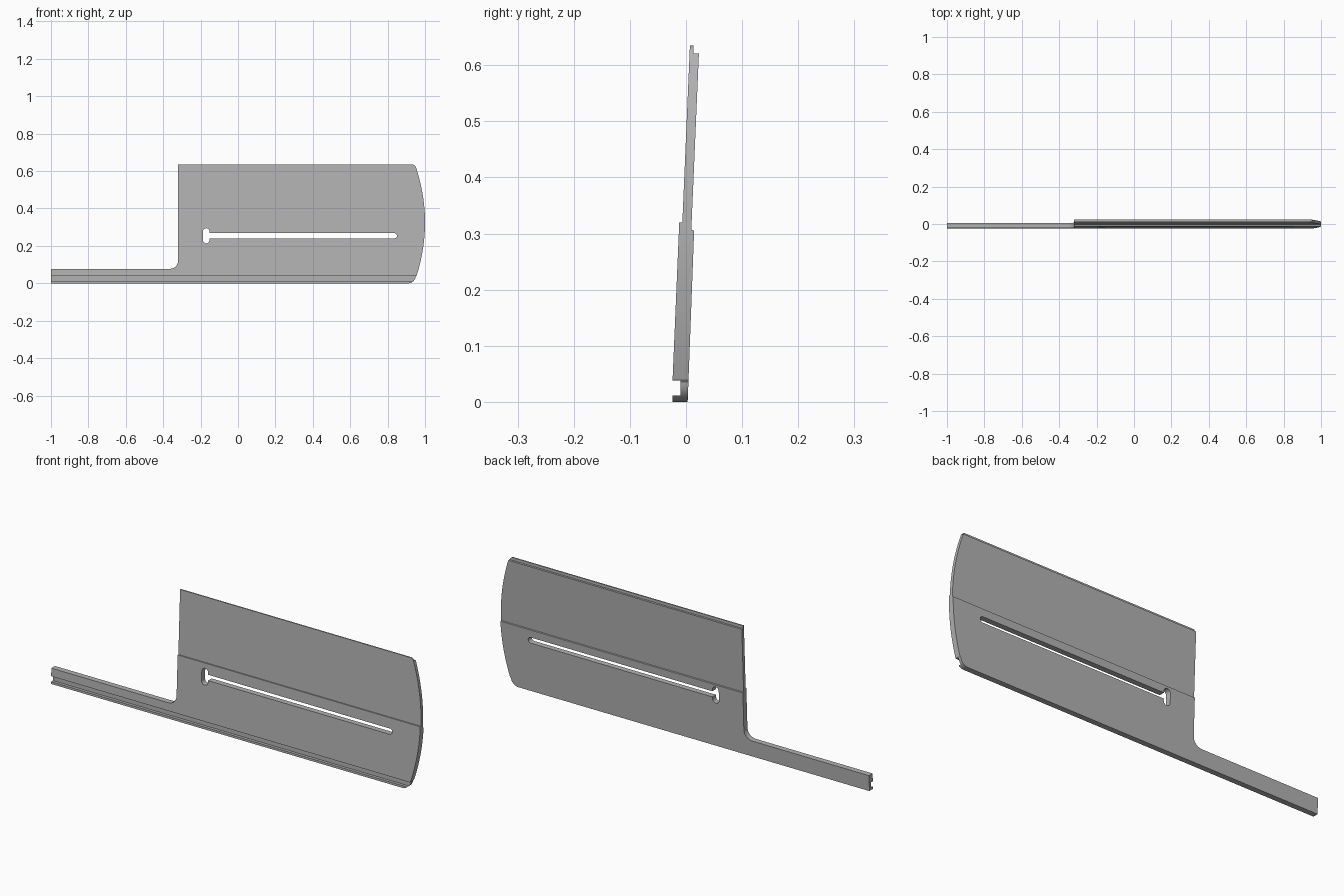
import bpy, bmesh
from math import sin, cos, radians

cube = bpy.data.objects.get("Cube")
if cube:
    bpy.data.objects.remove(cube)

metal = bpy.data.materials.new("plain_grey")
metal.use_nodes = True
grey = (0.45, 0.45, 0.45, 1)
metal.diffuse_color = grey
metal.node_tree.nodes["Principled BSDF"].inputs["Base Color"].default_value = grey


def prism(name, points, start, end, place):
    """Closed solid from a 2D outline, swept from start to end."""
    bm = bmesh.new()
    face = bm.faces.new([bm.verts.new(place(a, b, start)) for a, b in points])
    swept = bmesh.ops.extrude_face_region(bm, geom=[face])["geom"]
    shift = (end - start) * (place(0, 0, 1) - place(0, 0, 0))
    bmesh.ops.translate(bm, vec=shift, verts=[v for v in swept if isinstance(v, bmesh.types.BMVert)])
    bmesh.ops.recalc_face_normals(bm, faces=bm.faces)
    mesh = bpy.data.meshes.new(name)
    bm.to_mesh(mesh)
    bm.free()
    mesh.materials.append(metal)
    obj = bpy.data.objects.new(name, mesh)
    bpy.context.collection.objects.link(obj)
    return obj


def along_x(y, z, x):
    return Vector((x, y, z))


def along_y(x, z, y):
    return Vector((x, y, z))


def arc(cx, cz, rx, rz, a0, a1, n=10):
    angles = [radians(a0 + (a1 - a0) * i / n) for i in range(n + 1)]
    return [(cx + rx * cos(a), cz + rz * sin(a)) for a in angles]


from mathutils import Vector

# Leaning cross-section: grooved foot, stepped middle, thin tongue on top
section = [(-0.024, 0.0), (0.003, 0.0), (0.0145, 0.305), (0.0095, 0.307),
           (0.023, 0.621), (0.013, 0.621), (0.013, 0.635), (0.007, 0.635),
           (-0.0065, 0.32), (-0.012, 0.32), (-0.024, 0.038), (-0.010, 0.038),
           (-0.010, 0.011), (-0.024, 0.011)]
plate = prism("slotted_plate", section, -1, 1.05, along_x)

# Side outline: narrow handle, filleted corner, bowed far end
bow = [(1 - 0.05 * ((z - 0.325) / 0.3) ** 2, z)
       for z in [0.04 + 0.575 * i / 24 for i in range(25)]]
outline = [(-1.1, -0.1), (0.90, -0.1), (0.90, 0.0)]
outline += arc(0.91, 0.04, 0.04, 0.04, -90, -8)
outline += bow + arc(0.932, 0.615, 0.02, 0.02, 10, 90)
outline += [(0.93, 0.7), (-0.32, 0.7)]
outline += arc(-0.365, 0.122, 0.045, 0.045, 0, -90) + [(-1.1, 0.077)]
profile = prism("outline_cutter", outline, -0.2, 0.2, along_y)

# Long slot and the upright keyhole at its end
slot = prism("slot_cutter",
             arc(0.836, 0.254, 0.014, 0.014, -90, 90) + [(-0.17, 0.268), (-0.17, 0.24)],
             -0.2, 0.2, along_y)
keyhole = prism("keyhole_cutter",
                arc(-0.17, 0.277, 0.0175, 0.0175, 0, 180) + arc(-0.17, 0.231, 0.0175, 0.0175, 180, 360),
                -0.2, 0.2, along_y)

cutters = [(profile, "INTERSECT"), (slot, "DIFFERENCE"), (keyhole, "DIFFERENCE")]
for cutter, mode in cutters:
    cutter.hide_render = True
    mod = plate.modifiers.new(cutter.name, "BOOLEAN")
    mod.object, mod.operation, mod.solver = cutter, mode, "EXACT"

# Bake the cuts and drop the helpers
bpy.context.view_layer.update()
graph = bpy.context.evaluated_depsgraph_get()
baked = bpy.data.meshes.new_from_object(plate.evaluated_get(graph))
plate.modifiers.clear()
plate.data = baked
for cutter, mode in cutters:
    bpy.data.objects.remove(cutter)

bpy.ops.object.select_all(action="DESELECT")
plate.select_set(True)
bpy.context.view_layer.objects.active = plate
bpy.ops.object.shade_smooth_by_angle(angle=radians(25))
